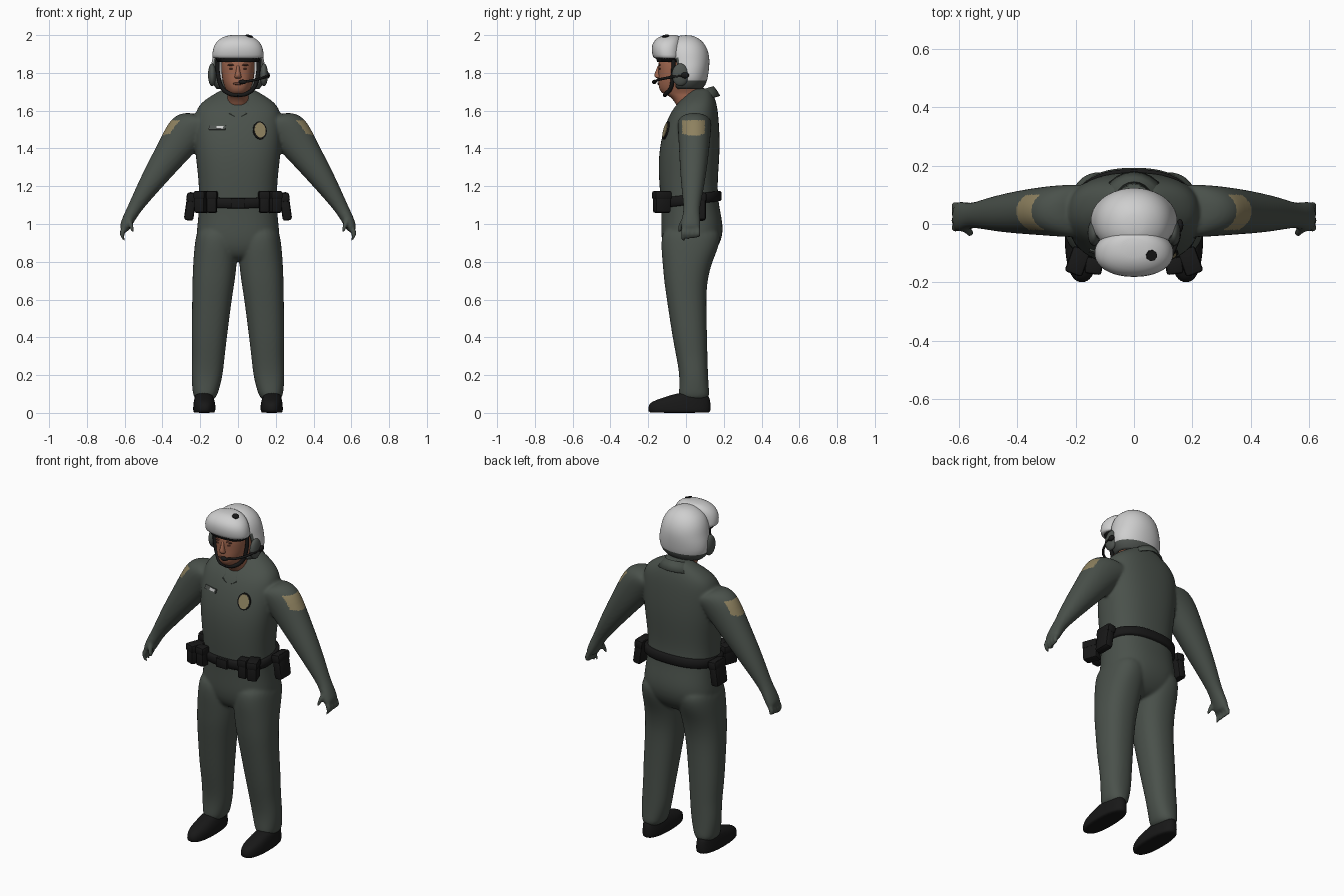
import bpy, bmesh, math
from mathutils import Vector, Matrix

if "Cube" in bpy.data.objects:
    bpy.data.objects.remove(bpy.data.objects["Cube"])


def material(name, r, g, b):
    m = bpy.data.materials.new(name)
    m.use_nodes = True
    m.diffuse_color = (r, g, b, 1)
    node = m.node_tree.nodes["Principled BSDF"]
    node.inputs["Base Color"].default_value = (r, g, b, 1)
    node.inputs["Roughness"].default_value = 0.8
    return m


GREEN = material("flight suit green", .068, .082, .07)
SKIN = material("skin", .34, .13, .075)
DARK_SKIN = material("lips and brows", .12, .045, .03)
WHITE = material("helmet white", .62, .62, .62)
GREY = material("helmet lining grey", .08, .09, .082)
BLACK = material("black leather", .009, .009, .009)
TAN = material("tan badge", .27, .22, .115)
X, Y, Z = Vector((1, 0, 0)), Vector((0, 1, 0)), Vector((0, 0, 1))


def spow(c, e):
    return math.copysign(abs(c) ** (2 / e), c)


def loft(bm, rings, u, v, side=1, e=2.4, n=24):
    """Skin rings of (centre, radius along u, radius along v); side=-1 mirrors in x."""
    loops = []
    for c, ru, rv in rings:
        loop = []
        for i in range(n):
            a = math.tau * i / n
            p = Vector(c) + u * ru * spow(math.cos(a), e) + v * rv * spow(math.sin(a), e)
            p.x *= side
            loop.append(bm.verts.new(p))
        loops.append(loop)
    for a, b in zip(loops, loops[1:]):
        for i in range(n):
            bm.faces.new((a[i], a[(i + 1) % n], b[(i + 1) % n], b[i]))
    bm.faces.new(loops[0])
    bm.faces.new(loops[-1])


def stack(bm, rows, side=1, e=2.4, n=24):
    """Horizontal rings given as (z, x min, x max, y front, y back)."""
    loft(bm, [(((a + b) / 2, (f + k) / 2, z), (b - a) / 2, (k - f) / 2)
              for z, a, b, f, k in rows], X, Y, side, e, n)


def sym(rows):
    return [(z, -r, r, f, k) for z, r, f, k in rows]


def finish(name, bm, mats, subsurf=0, angle=60):
    bmesh.ops.recalc_face_normals(bm, faces=bm.faces)
    me = bpy.data.meshes.new(name)
    bm.to_mesh(me)
    bm.free()
    ob = bpy.data.objects.new(name, me)
    bpy.context.collection.objects.link(ob)
    for m in mats:
        me.materials.append(m)
    bpy.ops.object.select_all(action='DESELECT')
    ob.select_set(True)
    bpy.context.view_layer.objects.active = ob
    bpy.ops.object.shade_smooth_by_angle(angle=math.radians(angle))
    if subsurf:
        ob.modifiers.new("Subdivide", 'SUBSURF').levels = subsurf
        ob.modifiers["Subdivide"].render_levels = subsurf
    return ob


def box(name, loc, size, mat, turn=0, lean=0, bevel=.01):
    bm = bmesh.new()
    bmesh.ops.create_cube(bm, size=1, matrix=Matrix.Diagonal((*size, 1)))
    bmesh.ops.bevel(bm, geom=bm.edges[:], offset=bevel, segments=2, affect='EDGES', profile=.5)
    bm.transform(Matrix.Translation(loc) @ Matrix.Rotation(turn, 4, 'Z') @ Matrix.Rotation(lean, 4, 'Y'))
    return finish(name, bm, [mat], angle=35)


def blob(name, loc, size, mat):
    bm = bmesh.new()
    bmesh.ops.create_uvsphere(bm, u_segments=20, v_segments=12, radius=1,
                              matrix=Matrix.Translation(loc) @ Matrix.Diagonal((*size, 1)))
    return finish(name, bm, [mat])


def tube(name, pts, radius, mat):
    cu = bpy.data.curves.new(name, 'CURVE')
    cu.dimensions = '3D'
    cu.bevel_depth, cu.bevel_resolution, cu.use_fill_caps = radius, 2, True
    sp = cu.splines.new('BEZIER')
    sp.bezier_points.add(len(pts) - 1)
    for bp, p in zip(sp.bezier_points, pts):
        bp.co, bp.handle_left_type, bp.handle_right_type = p, 'AUTO', 'AUTO'
    cu.materials.append(mat)
    bpy.context.collection.objects.link(bpy.data.objects.new(name, cu))


def plate(name, target, origin, direction, w, h, mat, thick=.008, sides=24):
    """Thin disc or rectangle laid on the surface that a ray meets."""
    bpy.context.view_layer.update()
    hit, loc, nor, _ = target.ray_cast(Vector(origin), direction)
    bm = bmesh.new()
    spin = Matrix.Rotation(math.pi / sides, 4, 'Z')
    bmesh.ops.create_cone(bm, cap_ends=True, segments=sides, radius1=1, radius2=1, depth=1, matrix=spin)
    k = 1 / math.cos(math.pi / sides)
    bm.transform(Matrix.Translation(loc) @ nor.to_track_quat('Z', 'Y').to_matrix().to_4x4()
                 @ Matrix.Diagonal((w / 2 * k, h / 2 * k, thick, 1)))
    return finish(name, bm, [mat], angle=30)


# Flight suit: torso, legs, arms and gloved hands fused into one skin
bm = bmesh.new()
stack(bm, sym([(1.72, .07, .05, .125), (1.70, .105, .02, .14), (1.655, .185, -.03, .158),
               (1.60, .23, -.08, .17), (1.5, .235, -.12, .178), (1.4, .23, -.142, .18),
               (1.3, .218, -.147, .174), (1.2, .208, -.142, .167), (1.1, .207, -.132, .174),
               (1.0, .215, -.132, .198), (.92, .226, -.132, .193), (.85, .2, -.115, .155),
               (.80, .1, -.07, .09)]))
ARM_U = Vector((.85, 0, .52))
for s in (1, -1):
    stack(bm, [(1.0, .02, .212, -.12, .18), (.9, .004, .23, -.135, .185), (.8, .004, .238, -.125, .138),
               (.7, .016, .242, -.117, .113), (.6, .033, .243, -.102, .107), (.4, .058, .247, -.072, .112),
               (.3, .07, .242, -.052, .114), (.2, .08, .248, -.034, .117), (.12, .1, .242, -.037, .122),
               (.06, .122, .232, -.04, .127)], s, 2.3)
    loft(bm, [((.14, .045, 1.54), .09, .085), ((.2, .045, 1.535), .11, .092), ((.265, .045, 1.5), .113, .088),
              ((.345, .043, 1.385), .09, .08), ((.43, .038, 1.265), .07, .069), ((.50, .034, 1.16), .051, .055),
              ((.55, .03, 1.08), .037, .042), ((.575, .027, 1.035), .034, .048),
              ((.597, .025, .99), .03, .053), ((.607, .025, .965), .024, .05)], ARM_U, Y, s, 2.1)
    for i in range(4):
        y = -.014 + i * .026
        loft(bm, [((.598, y, .985), .016, .014), ((.617, y, .95), .017, .014),
                  ((.612, y, .925), .016, .013), ((.597, y, .905 + .006 * i), .011, .01)], ARM_U, Y, s, 2, 8)
    loft(bm, [((.575, -.005, 1.035), .02, .02), ((.565, -.028, .99), .018, .017),
              ((.558, -.035, .955), .013, .012)], ARM_U, Y, s, 2, 8)
suit = finish("flight_suit", bm, [GREEN, TAN])
suit.modifiers.new("Round", 'SUBSURF').levels = 2
remesh = suit.modifiers.new("Fuse", 'REMESH')
remesh.mode, remesh.voxel_size, remesh.use_smooth_shade = 'VOXEL', .008, True
smooth = suit.modifiers.new("Soften", 'SMOOTH')
smooth.factor, smooth.iterations = .5, 5
for name in ("Round", "Fuse", "Soften"):
    bpy.ops.object.modifier_apply(modifier=name)
for p in suit.data.polygons:  # shoulder patches
    c = p.center
    on_arm = abs(c.x) > .285 and p.normal.x * c.x > .1 * abs(c.x)
    p.material_index = int(on_arm and -.02 < c.y < .1 and 1.465 + .2 * abs(c.y - .04) < c.z < 1.55)

# Folded collar, open in a V at the front
bm = bmesh.new()
rows = []
for i in range(25):
    a = .12 + (math.tau - .24) * i / 24
    back = math.sqrt((1 - math.cos(a)) / 2)
    row = []
    for grow, drop in ((-.012, .02), (0, 0), (.02, .018), (.045, .05)):
        row.append(bm.verts.new((math.sin(a) * (.078 + grow), .045 - math.cos(a) * (.1 + grow * .8),
                                 1.61 + .12 * back - drop)))
    rows.append(row)
for a, b in zip(rows, rows[1:]):
    for j in range(3):
        bm.faces.new((a[j], a[j + 1], b[j + 1], b[j]))
collar = finish("collar", bm, [GREEN])
collar.modifiers.new("Thickness", 'SOLIDIFY').thickness = .008

# Boots
for s, tag in ((1, "left"), (-1, "right")):
    bm = bmesh.new()
    stack(bm, [(0, .128, .23, -.19, .122), (.005, .12, .238, -.2, .13), (.03, .118, .238, -.203, .132),
               (.06, .122, .235, -.19, .13), (.08, .13, .23, -.12, .125), (.11, .14, .222, -.04, .11)], s)
    finish(tag + "_boot", bm, [BLACK], 1)

# Head and face
bm = bmesh.new()
stack(bm, sym([(1.57, .05, -.03, .08), (1.65, .056, -.058, .085), (1.68, .058, -.09, .085),
               (1.69, .055, -.13, .085), (1.72, .07, -.146, .09), (1.76, .083, -.148, .09),
               (1.80, .088, -.145, .09), (1.84, .09, -.15, .09), (1.89, .085, -.14, .08), (1.93, .05, -.09, .05)]))
finish("head", bm, [SKIN], 1)
bm = bmesh.new()
stack(bm, sym([(1.768, .012, -.148, -.12), (1.776, .021, -.165, -.12), (1.788, .016, -.171, -.12),
               (1.82, .009, -.157, -.12), (1.845, .009, -.148, -.12)]), n=12)
finish("nose", bm, [SKIN], 1)
blob("lips", (0, -.146, 1.743), (.027, .006, .007), DARK_SKIN)
for s, tag in ((1, "left"), (-1, "right")):
    blob(tag + "_eye", (s * .034, -.138, 1.822), (.014, .006, .005), DARK_SKIN)
    blob(tag + "_brow", (s * .036, -.14, 1.842), (.021, .006, .005), DARK_SKIN)

# Helmet shell with face opening, lower edge in lining colour
bm = bmesh.new()
stack(bm, sym([(1.715, .112, -.07, .085), (1.735, .132, -.085, .103), (1.76, .145, -.09, .112),
               (1.79, .15, -.095, .118), (1.83, .146, -.1, .123), (1.855, .14, -.105, .124),
               (1.88, .135, -.11, .124), (1.92, .126, -.11, .117), (1.96, .103, -.095, .095),
               (1.985, .068, -.065, .065), (2.0, .03, -.03, .03)]), e=2.1, n=48)
cut = [f for f in bm.faces if f.calc_center_median().z < 1.716
       or f.calc_center_median().z < 1.87 and f.calc_center_median().y < -.05]
bmesh.ops.delete(bm, geom=cut, context='FACES')
for f in bm.faces:
    c = f.calc_center_median()
    f.material_index = int(c.z < 1.76 or c.z < 1.87 and c.y < -.01 - (c.z - 1.8) * .5)
shell = finish("helmet_shell", bm, [WHITE, GREY], 1)
thick = shell.modifiers.new("Thickness", 'SOLIDIFY')
thick.thickness, thick.offset = .014, -1

# Visor cover, brow band and emblem
bm = bmesh.new()
stack(bm, sym([(1.875, .128, -.165, -.02), (1.88, .136, -.174, -.02), (1.91, .136, -.182, -.02),
               (1.945, .128, -.182, -.02), (1.972, .108, -.168, -.022), (1.99, .08, -.145, -.03),
               (2.002, .045, -.115, -.045)]), e=2.2, n=32)
visor = finish("visor_cover", bm, [WHITE], 1)
bm = bmesh.new()
stack(bm, sym([(1.858, .108, -.152, -.02), (1.88, .122, -.16, -.02)]), n=32)
finish("brow_band", bm, [BLACK])
plate("helmet_emblem", visor, (.06, -.108, 3), -Z, .036, .036, BLACK, sides=8)

# Ear cups, chin strap and microphone
for s, tag in ((1, "left"), (-1, "right")):
    blob(tag + "_ear_cup", (s * .137, -.03, 1.79), (.022, .045, .06), GREY)
    tube(tag + "_strap", [(s * .108, -.065, 1.87), (s * .105, -.07, 1.79), (s * .083, -.08, 1.72),
                          (s * .045, -.105, 1.69), (0, -.112, 1.682)], .011, BLACK)
tube("microphone_boom", [(.158, .0, 1.787), (.148, -.06, 1.78), (.10, -.14, 1.765), (.03, -.17, 1.752)], .007, BLACK)
blob("microphone", (.025, -.168, 1.752), (.022, .012, .012), BLACK)
blob("boom_pivot", (.157, -.005, 1.787), (.012, .022, .016), BLACK)

# Badge and name tape
front = lambda x, z: (x, -1, z)
plate("badge_rim", suit, front(.115, 1.495), Y, .074, .096, BLACK, .012)
plate("badge", suit, front(.115, 1.495), Y, .06, .082, TAN, .018)
plate("name_tape", suit, front(-.11, 1.51), Y, .09, .024, GREY, .008, 4)
plate("name_wings", suit, front(-.09, 1.51), Y, .045, .015, WHITE, .012, 4)

# Duty belt, tilted up toward the back
bm = bmesh.new()
stack(bm, sym([(1.083, .214, -.14, .182), (1.09, .222, -.149, .188),
               (1.13, .222, -.152, .188), (1.137, .212, -.145, .18)]), n=48)
for v in bm.verts:
    v.co.z += (v.co.y + .14) * .12
finish("duty_belt", bm, [BLACK])
box("buckle", (0, -.152, 1.11), (.075, .016, .055), BLACK, bevel=.005)
for s, tag in ((1, "left"), (-1, "right")):
    for i, (x, y, w, d, turn) in enumerate(((.138, -.143, .052, .05, .12), (.193, -.128, .056, .085, .35))):
        box(f"{tag}_pouch_{i}", (s * x, y, 1.112), (w, d, .105), BLACK, s * turn)
        box(f"{tag}_pouch_flap_{i}", (s * x, y, 1.152), (w + .007, d + .008, .045), BLACK, s * turn)
    box(tag + "_holster", (s * .252, .055, 1.093), (.05, .1, .15), BLACK, 0, -s * .14, .014)
    box(tag + "_holster_cap", (s * .245, .055, 1.14), (.055, .108, .05), BLACK, 0, -s * .14, .012)
